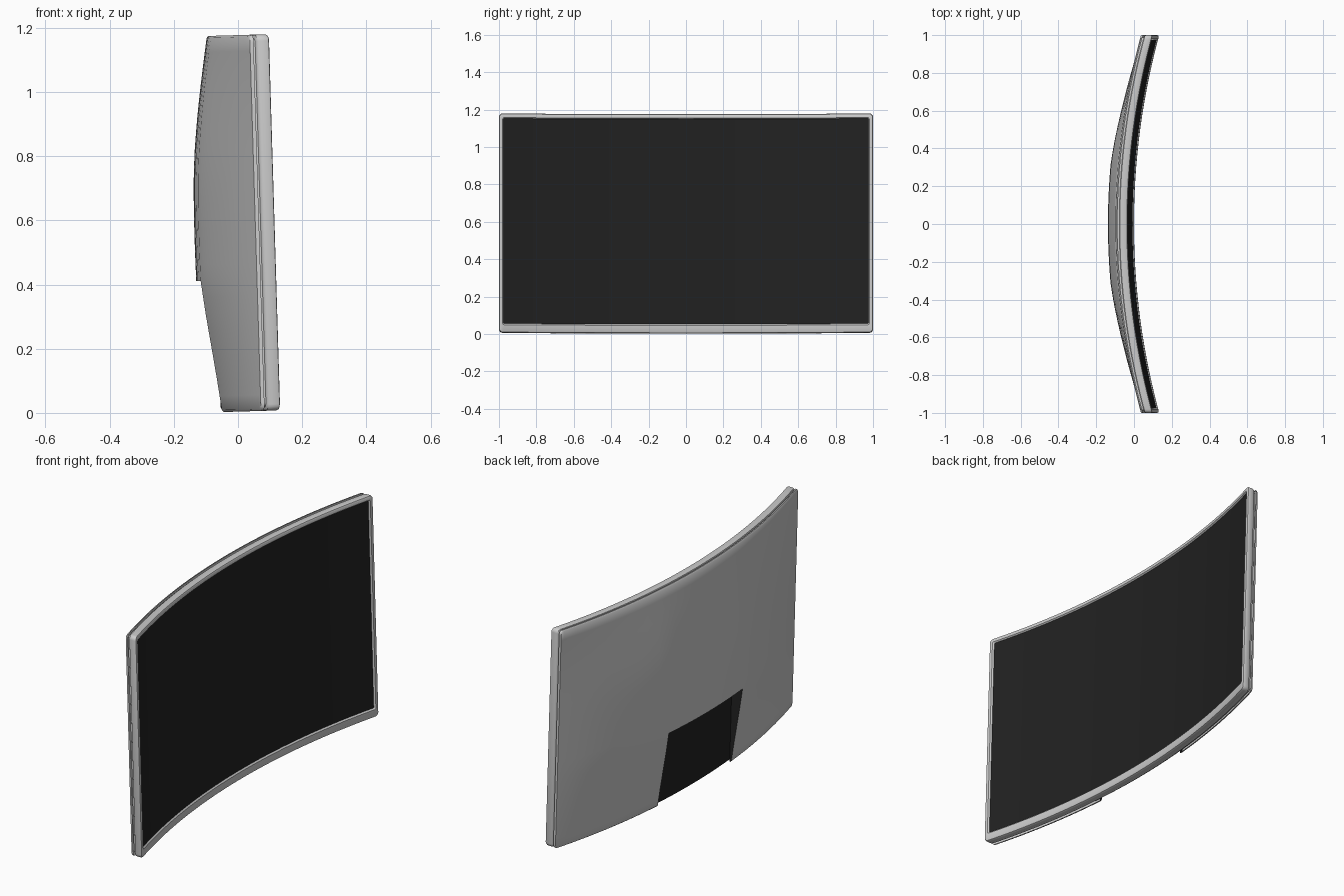
import bpy, bmesh, math

if "Cube" in bpy.data.objects:
    bpy.data.objects.remove(bpy.data.objects["Cube"])

H, TILT, SAG, NY, NZ = 1.172, 0.03, 0.134, 0.31, 0.41
R = (1 + SAG * SAG) / (2 * SAG)


def warp(d, y, z):
    """d = depth behind the front plane; bend to the arc, then lean back."""
    x = R - math.sqrt(R * R - y * y) - d
    return (x - TILT * z, y, z + TILT * x + 0.004)


def span(a, b, n):
    return [a + (b - a) * i / n for i in range(n + 1)]


def columns(yh, z0, z1, r):
    """Rounded rectangle as columns (y, bottom z, top z)."""
    arc = []
    for k in range(5):
        a = math.pi / 2 * k / 4
        arc.append((-yh + r - r * math.cos(a), r - r * math.sin(a)))
    mid = span(-yh + r, -NY, 10)[1:] + span(-NY, NY, 10)[1:] + span(NY, yh - r, 10)[1:-1]
    cols = arc + [(y, 0) for y in mid] + [(-y, c) for y, c in reversed(arc)]
    return [(y, z0 + c, z1 - c) for y, c in cols]


def material(name, col):
    m = bpy.data.materials.new(name)
    m.diffuse_color = col
    m.use_nodes = True
    m.node_tree.nodes["Principled BSDF"].inputs["Base Color"].default_value = m.diffuse_color
    return m


def finish(bm, name, mats=(), angle=35):
    bmesh.ops.recalc_face_normals(bm, faces=bm.faces)
    me = bpy.data.meshes.new(name)
    bm.to_mesh(me)
    bm.free()
    for m in mats:
        me.materials.append(m)
    ob = bpy.data.objects.new(name, me)
    bpy.context.collection.objects.link(ob)
    bpy.ops.object.select_all(action='DESELECT')
    ob.select_set(True)
    bpy.context.view_layer.objects.active = ob
    bpy.ops.object.shade_smooth_by_angle(angle=math.radians(angle))
    return ob


def loft(name, levels, mats=(), caps=(True, True)):
    """Skin between rounded rectangles (half width, z0, z1, radius, depth)."""
    bm = bmesh.new()
    rings = []
    for yh, z0, z1, r, d in levels:
        cols = columns(yh, z0, z1, r)
        low = [bm.verts.new(warp(d, y, a)) for y, a, b in cols]
        top = [bm.verts.new(warp(d, y, b)) for y, a, b in cols]
        rings.append((low, top))
    for (l0, t0), (l1, t1) in zip(rings, rings[1:]):
        a, b = l0 + t0[::-1], l1 + t1[::-1]
        for i in range(len(a)):
            j = (i + 1) % len(a)
            bm.faces.new((a[i], a[j], b[j], b[i]))
    for use, (low, top) in zip(caps, (rings[0], rings[-1])):
        if use:
            for i in range(len(low) - 1):
                bm.faces.new((low[i], low[i + 1], top[i + 1], top[i]))
    return finish(bm, name, mats)


black = material("screen_black", (0.015, 0.015, 0.015, 1))
grey = material("casing_grey", (0.8, 0.8, 0.8, 1))

# front frame with rounded outer edge and sloped inner lip
loft("front_bezel", [
    (0.992, 0.008, H - 0.008, 0.014, 0.043),
    (0.998, 0.002, H - 0.002, 0.019, 0.040),
    (1.000, 0.000, H, 0.020, 0.034),
    (1.000, 0.000, H, 0.020, 0.010),
    (0.997, 0.003, H - 0.003, 0.018, 0.003),
    (0.990, 0.010, H - 0.008, 0.014, 0.000),
    (0.980, 0.042, H - 0.022, 0.008, 0.000),
    (0.974, 0.050, H - 0.028, 0.004, 0.008)], caps=(True, False))

# display panel
loft("screen", [(0.976, 0.048, H - 0.026, 0.004, 0.007),
                (0.976, 0.048, H - 0.026, 0.004, 0.012)], [black])

# recessed seam between frame and rear housing
loft("seam_core", [(0.988, 0.012, H - 0.012, 0.015, 0.040),
                   (0.988, 0.012, H - 0.012, 0.015, 0.052)])


# rear housing thickness
def interp(t, pts):
    for (a, fa), (b, fb) in zip(pts, pts[1:]):
        if t <= b:
            return fa + (fb - fa) * max(0, t - a) / (b - a)
    return pts[-1][1]


PROFILE = [(0, 0), (0.1, 0.23), (0.2, 0.48), (0.3, 0.74), (0.41, 0.98), (0.5, 1.0), (0.62, 1.0),
           (0.72, 0.96), (0.8, 0.88), (0.9, 0.70), (1.0, 0.47), (1.1, 0.2), (H, 0)]
WIDTH = [(0, 1), (0.31, 0.98), (0.4, 0.88), (0.65, 0.51), (0.8, 0.3), (1, 0)]


def housing_depth(y, z):
    return 0.062 + 0.057 * interp(z, PROFILE) * interp(abs(y), WIDTH)


# rear housing with a cut-out at the bottom centre
bm = bmesh.new()
cols = columns(1.0, 0, H, 0.02)
rows = [0, 0.006] + span(0.05, NZ, 7) + span(NZ, H - 0.05, 14)[1:] + [H - 0.006, H]
grid, flat = [], {}
for i, (y, a, b) in enumerate(cols):
    line = []
    for j, zr in enumerate(rows):
        z = a + (b - a) * zr / H if abs(y) > 0.9 else zr
        rim = i in (0, len(cols) - 1) or j in (0, len(rows) - 1)
        v = bm.verts.new(warp(housing_depth(y, z) - (0.005 if rim else 0), y, z))
        flat[v] = (y, z)
        line.append(v)
    grid.append(line)
for i in range(len(cols) - 1):
    for j in range(len(rows) - 1):
        yc = (cols[i][0] + cols[i + 1][0]) / 2
        if abs(yc) < NY and rows[j + 1] <= NZ + 1e-6:
            continue
        bm.faces.new((grid[i][j], grid[i + 1][j], grid[i + 1][j + 1], grid[i][j + 1]))
bmesh.ops.delete(bm, geom=[v for v in bm.verts if not v.link_faces], context='VERTS')
inner = {}
for e in [e for e in bm.edges if e.is_boundary]:
    for v in e.verts:
        if v not in inner:
            inner[v] = bm.verts.new(warp(0.051, *flat[v]))
    p, q = e.verts
    f = bm.faces.new((p, q, inner[q], inner[p]))
    notch = all(abs(flat[v][0]) < NY + 1e-4 and flat[v][1] < NZ + 1e-4 for v in (p, q))
    f.material_index = 1 if notch else 0
finish(bm, "rear_housing", [grey, black], 40).data.materials[0] = None

# dark floor of the cut-out
bm = bmesh.new()
ys = span(-NY, NY, 10)
low = [bm.verts.new(warp(0.0535, y, 0.014)) for y in ys]
top = [bm.verts.new(warp(0.0535, y, NZ)) for y in ys]
for i in range(10):
    bm.faces.new((low[i], top[i], top[i + 1], low[i + 1]))
bmesh.ops.solidify(bm, geom=bm.faces[:], thickness=0.001)
finish(bm, "cutout_floor", [black])
